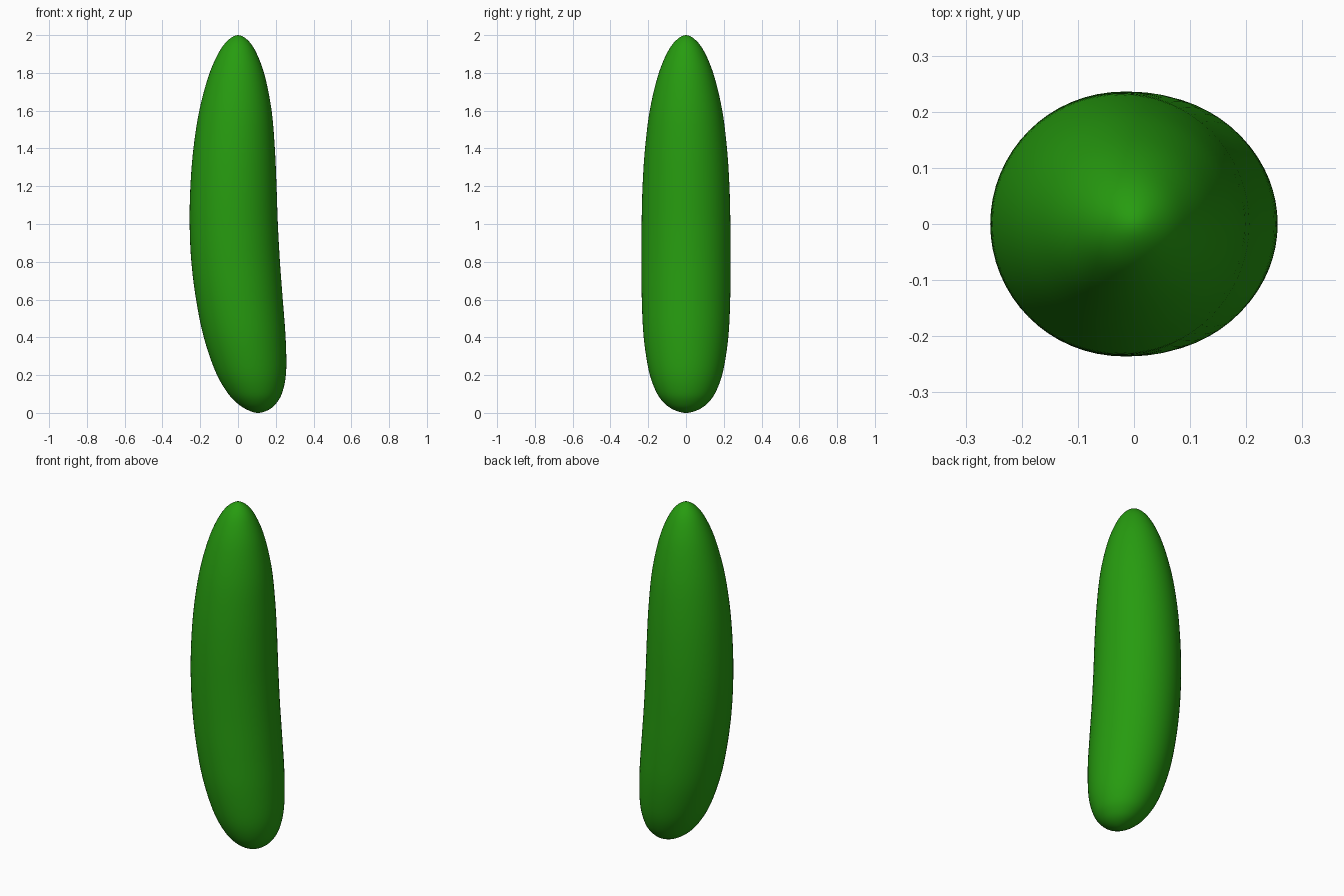
import bpy, bmesh, math

if "Cube" in bpy.data.objects:
    bpy.data.objects.remove(bpy.data.objects["Cube"])

# Stations along the body: z, left edge x, right edge x, half depth in y
STATIONS = [
    (0.000, 0.105, 0.105, 0.000),
    (0.015, 0.052, 0.160, 0.062),
    (0.050, -0.003, 0.202, 0.113),
    (0.110, -0.058, 0.235, 0.157),
    (0.220, -0.120, 0.255, 0.196),
    (0.400, -0.181, 0.252, 0.224),
    (0.600, -0.222, 0.237, 0.234),
    (0.800, -0.247, 0.222, 0.236),
    (1.000, -0.256, 0.211, 0.235),
    (1.200, -0.252, 0.204, 0.230),
    (1.400, -0.236, 0.195, 0.217),
    (1.600, -0.205, 0.178, 0.192),
    (1.780, -0.157, 0.143, 0.150),
    (1.900, -0.106, 0.100, 0.103),
    (1.970, -0.056, 0.055, 0.055),
    (2.000, 0.000, 0.000, 0.000),
]
SIDES, STEPS = 64, 5


def mirrored(s):
    # Station carried across a tip, so the ends close roundly
    z, l, r, d = s
    return (z, r, l, -d)


def smooth(a, b, c, d, t):
    # Catmull-Rom blend of four stations
    return [0.5 * (2 * q + (r - p) * t + (2 * p - 5 * q + 4 * r - s) * t * t
                   + (3 * q - p - 3 * r + s) * t ** 3)
            for p, q, r, s in zip(a, b, c, d)]


pts = [mirrored(STATIONS[1])] + STATIONS + [mirrored(STATIONS[-2])]
rows = [smooth(*pts[i:i + 4], k / STEPS)
        for i in range(len(pts) - 3) for k in range(STEPS)][1:]

# Cucumber body: oval rings lofted from tip to tip
bm = bmesh.new()
rings = []
for z, l, r, d in rows:
    cx, rx = (l + r) / 2, (r - l) / 2
    rings.append([bm.verts.new((cx + rx * math.cos(a), d * math.sin(a), z))
                  for a in (2 * math.pi * j / SIDES for j in range(SIDES))])
bottom = bm.verts.new((STATIONS[0][1], 0, 0))
top = bm.verts.new((0, 0, 2))
for j in range(SIDES):
    k = (j + 1) % SIDES
    for lo, hi in zip(rings, rings[1:]):
        bm.faces.new((lo[j], lo[k], hi[k], hi[j]))
    bm.faces.new((bottom, rings[0][k], rings[0][j]))
    bm.faces.new((top, rings[-1][j], rings[-1][k]))
for f in bm.faces:
    f.smooth = True
mesh = bpy.data.meshes.new("cucumber")
bm.to_mesh(mesh)
bm.free()
body = bpy.data.objects.new("cucumber", mesh)
bpy.context.collection.objects.link(body)

# Green skin
skin = bpy.data.materials.new("green_skin")
skin.diffuse_color = (0.02, 0.33, 0.005, 1)
skin.use_nodes = True
skin.node_tree.nodes["Principled BSDF"].inputs["Base Color"].default_value = skin.diffuse_color
mesh.materials.append(skin)
